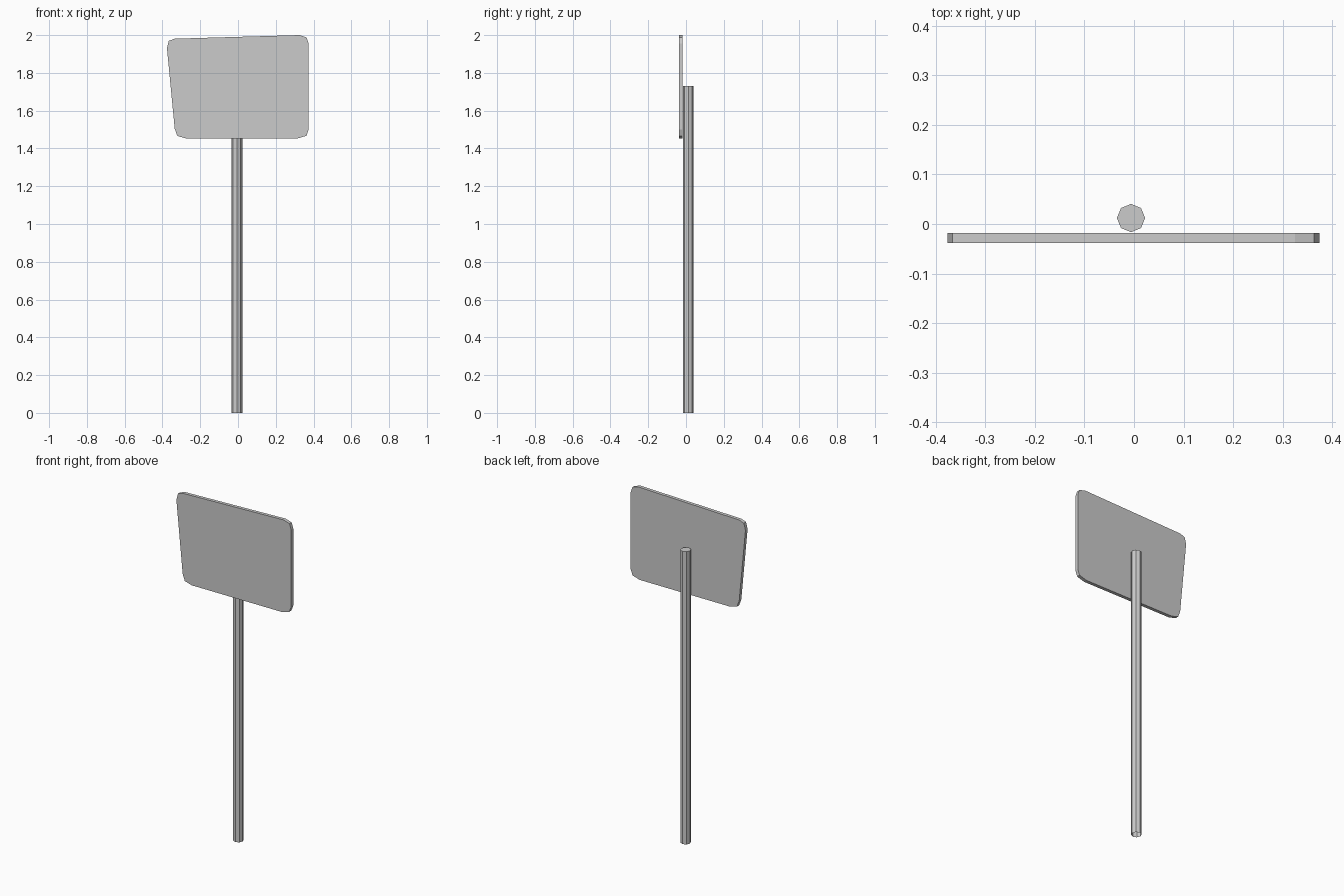
import bpy, bmesh, math

if "Cube" in bpy.data.objects:
    bpy.data.objects.remove(bpy.data.objects["Cube"])


def prism(name, base, direction, open_start=False):
    """Extrude a planar outline along a direction into a solid."""
    bm = bmesh.new()
    face = bm.faces.new([bm.verts.new(p) for p in base])
    geom = bmesh.ops.extrude_face_region(bm, geom=[face], use_keep_orig=True)["geom"]
    moved = [g for g in geom if isinstance(g, bmesh.types.BMVert)]
    bmesh.ops.translate(bm, verts=moved, vec=direction)
    bmesh.ops.recalc_face_normals(bm, faces=bm.faces)
    if open_start:
        bmesh.ops.delete(bm, geom=[face], context="FACES_ONLY")
    mesh = bpy.data.meshes.new(name)
    bm.to_mesh(mesh)
    bm.free()
    obj = bpy.data.objects.new(name, mesh)
    bpy.context.collection.objects.link(obj)
    return obj


# Eight-sided post, open at the foot
cx, cy, r = -0.006, 0.012, 0.0285
ring = [(cx + r * math.cos(i * math.pi / 4), cy + r * math.sin(i * math.pi / 4), 0)
        for i in range(8)]
prism("post", ring, (0, 0, 1.73), open_start=True)

# Skewed sign panel, three points per rounded corner (x, z)
outline = [
    (-0.335, 1.504), (-0.321, 1.466), (-0.275, 1.453),
    (0.315, 1.453), (0.362, 1.467), (0.374, 1.500),
    (0.374, 1.955), (0.363, 1.988), (0.325, 2.000),
    (-0.335, 1.981), (-0.366, 1.970), (-0.376, 1.930),
]
prism("sign_panel", [(x, -0.038, z) for x, z in outline], (0, 0.02, 0))
